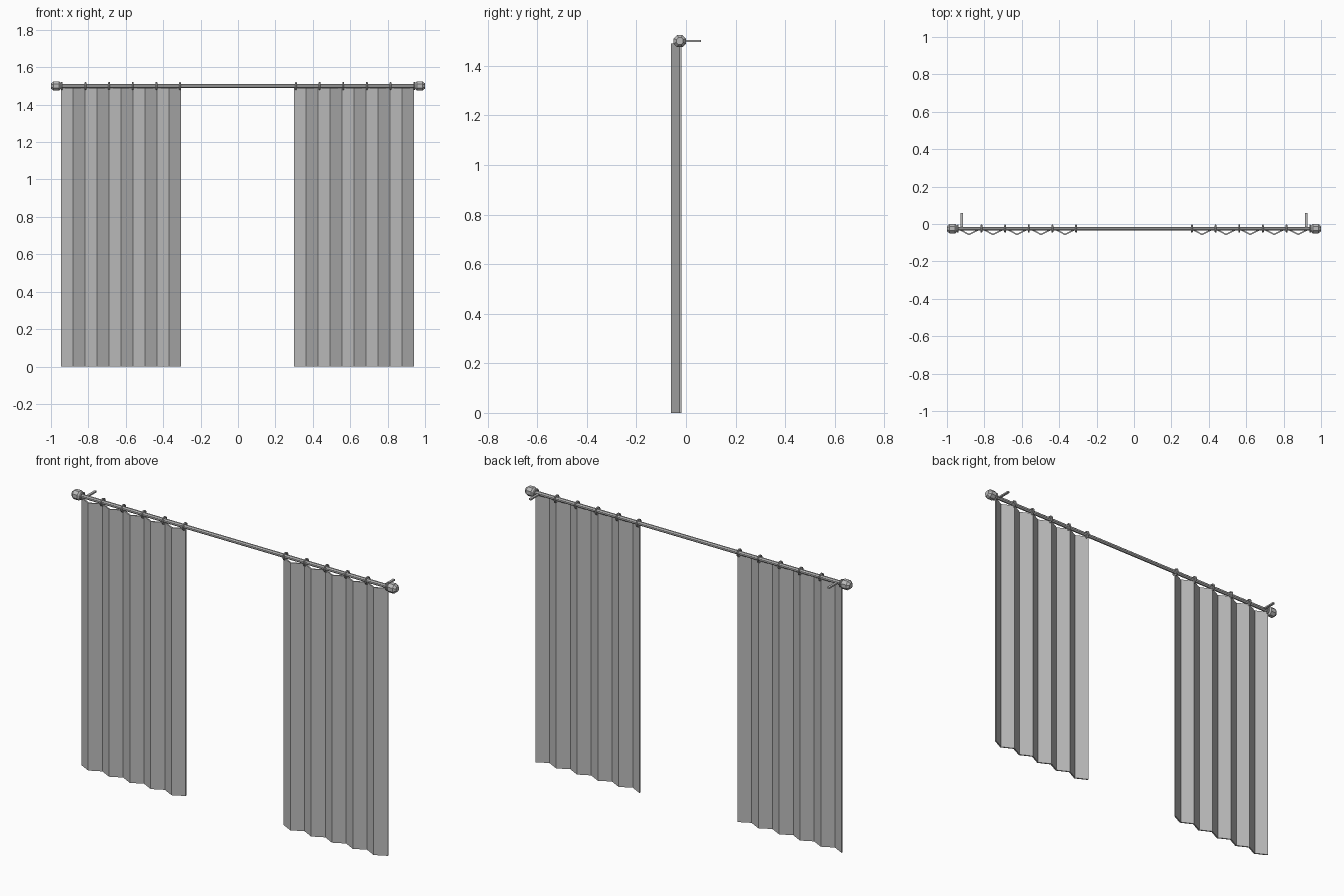
import bpy, bmesh, math
from mathutils import Matrix, Vector

cube = bpy.data.objects.get("Cube")
if cube:
    bpy.data.objects.remove(cube)

ROD_Y, ROD_Z = -0.025, 1.5


def material(name, value):
    mat = bpy.data.materials.new(name)
    mat.use_nodes = True
    colour = (value, value, value, 1)
    mat.diffuse_color = colour
    mat.node_tree.nodes["Principled BSDF"].inputs["Base Color"].default_value = colour
    return mat


grey = material("plain grey", 0.5)


def finish(name, bm):
    bmesh.ops.recalc_face_normals(bm, faces=bm.faces)
    mesh = bpy.data.meshes.new(name)
    bm.to_mesh(mesh)
    bm.free()
    mesh.materials.append(grey)
    obj = bpy.data.objects.new(name, mesh)
    bpy.context.collection.objects.link(obj)
    return obj


def lathe(name, profile, sides=8, closed=False):
    """Turn (x, radius) points about the rod axis."""
    bm = bmesh.new()
    rings = []
    for x, r in profile:
        angles = [2 * math.pi * (i + 0.5) / sides for i in range(sides)]
        rings.append([bm.verts.new((x, ROD_Y + r * math.cos(a), ROD_Z + r * math.sin(a)))
                      for a in angles])
    pairs = list(zip(rings, rings[1:]))
    if closed:
        pairs.append((rings[-1], rings[0]))
    else:
        bm.faces.new(rings[0])
        bm.faces.new(rings[-1])
    for a, b in pairs:
        for i in range(sides):
            j = (i + 1) % sides
            bm.faces.new((a[i], a[j], b[j], b[i]))
    return finish(name, bm)


def curtain(name, x_start, folds=10, width=0.642, top=1.49, thick=0.008):
    """Pleated sheet: a zigzag outline extruded upward."""
    bm = bmesh.new()
    xs = [x_start + width * i / folds for i in range(folds + 1)]
    ys = [-0.06 if i % 2 else -0.027 for i in range(folds + 1)]
    front = [bm.verts.new((x, y, 0)) for x, y in zip(xs, ys)]
    back = [bm.verts.new((x, y + thick, 0)) for x, y in zip(xs, ys)]
    strip = [bm.faces.new((front[i], front[i + 1], back[i + 1], back[i]))
             for i in range(folds)]
    grown = bmesh.ops.extrude_face_region(bm, geom=strip, use_keep_orig=True)
    verts = [g for g in grown["geom"] if isinstance(g, bmesh.types.BMVert)]
    bmesh.ops.translate(bm, verts=verts, vec=(0, 0, top))
    return finish(name, bm)


def bracket(name, x):
    bm = bmesh.new()
    bmesh.ops.create_cube(bm, size=1, matrix=Matrix.Translation((x, 0.02, ROD_Z))
                          @ Matrix.Diagonal((0.013, 0.08, 0.008, 1)))
    return finish(name, bm)


# Rod and pleated curtains
lathe("curtain_rod", [(-0.96, 0.011), (0.96, 0.011)])
curtain("right_curtain", -0.946)
curtain("left_curtain", 0.300)

# Finials, wall brackets and rings on both sides
for side, s in (("right", -1), ("left", 1)):
    lathe(side + "_finial", [(s * x, r) for x, r in
                             ((0.945, 0.016), (0.956, 0.027), (0.986, 0.027), (1.0, 0.015))])
    bracket(side + "_bracket", s * 0.92)
    for n in range(6):
        x = s * (0.31 + 0.1264 * n)
        section = [(x + 0.005 * math.cos(a), 0.018 + 0.005 * math.sin(a))
                   for a in (math.pi * k / 3 for k in range(6))]
        lathe(f"{side}_ring_{n + 1}", section, sides=12, closed=True)
